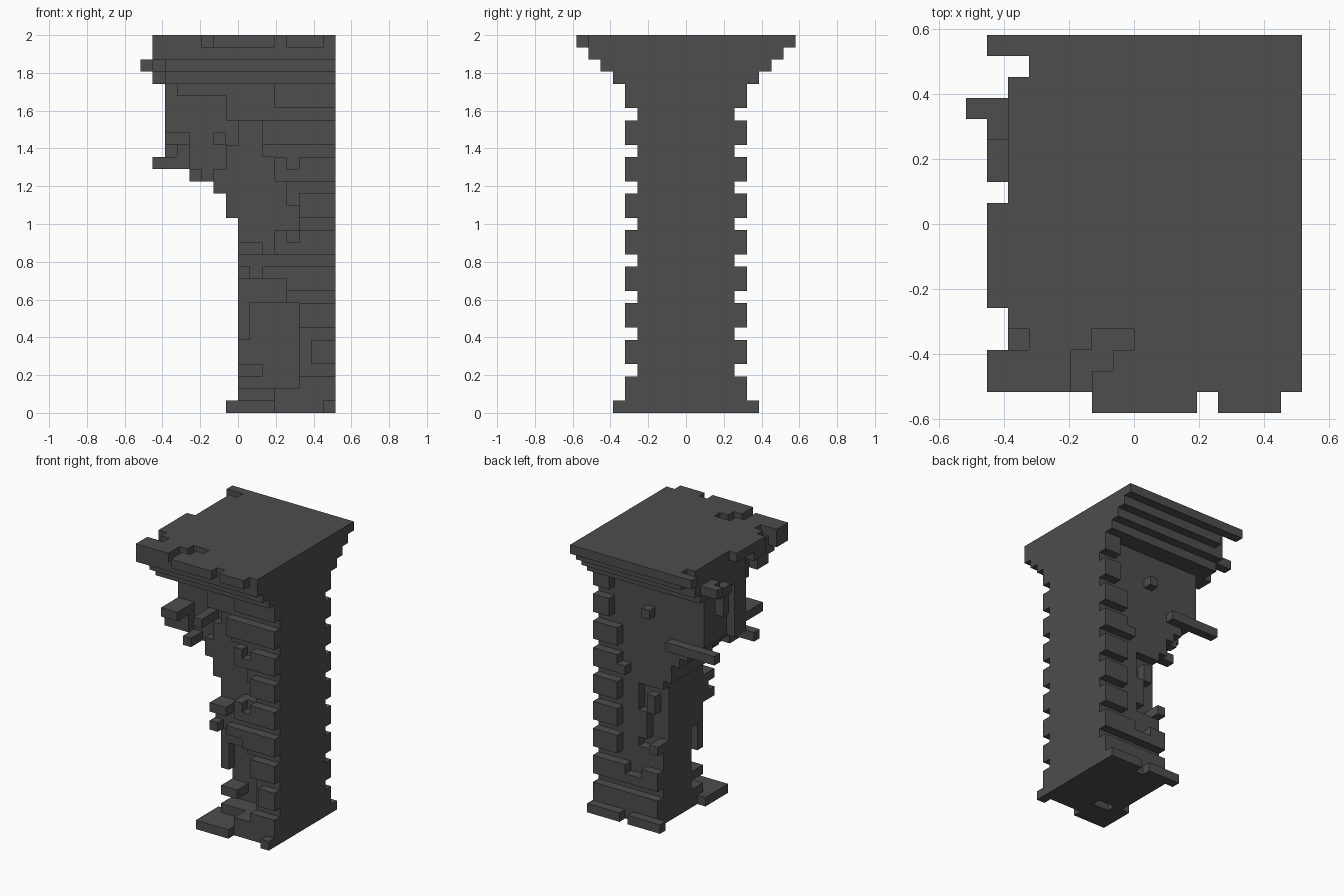
import bpy, bmesh
from mathutils import Vector

V = 2 / 31                      # block size
NX, NY = 16, 18                 # grid size across and deep
if "Cube" in bpy.data.objects:
    bpy.data.objects.remove(bpy.data.objects["Cube"], do_unlink=True)

stone = bpy.data.materials.new("dark_stone")
stone.use_nodes = True
GREY = (0.075, 0.075, 0.075, 1)
stone.diffuse_color = GREY
stone.node_tree.nodes["Principled BSDF"].inputs["Base Color"].default_value = GREY

cells = {}                      # grid cell -> part name


def box_cells(x0, x1, y0, y1, z0, z1):
    return [(i, j, k) for i in range(x0, x1) for j in range(y0, y1) for k in range(z0, z1)]


def fill(part, *box):
    for c in box_cells(*box):
        cells.setdefault(c, part)


def cut(*box):
    for c in box_cells(*box):
        cells.pop(c, None)


# base plate, ragged at the broken end
fill("base_plate", 8, 16, 4, 14, 0, 1)
fill("base_plate", 7, 11, 3, 4, 0, 1)
fill("base_plate", 15, 16, 3, 4, 0, 1)
fill("base_plate", 7, 8, 4, 7, 0, 1)
fill("base_plate", 7, 11, 14, 15, 0, 1)
fill("base_plate", 12, 16, 14, 15, 0, 1)
cut(9, 11, 6, 7, 0, 1)

# column shaft with its hollowed front corner
fill("column", 8, 16, 5, 13, 1, 27)
cut(8, 13, 5, 8, 2, 9)
cut(8, 11, 5, 6, 1, 2)
# worn front face: height range and where the sound stone starts
for z0, z1, x in [(9, 11, 12), (13, 15, 11), (15, 17, 13), (17, 19, 12), (19, 21, 11), (21, 24, 10)]:
    cut(8, x, 5, 6, z0, z1)
# worn back face
cut(8, 11, 12, 13, 8, 15)

# projecting courses: first course z, then starting column at the front and back
COURSES = [(1, 11, 8), (4, 14, 8), (7, 13, 13), (10, 12, 13), (13, 11, 13),
           (16, 13, 12), (19, 11, 13), (22, 10, 14), (25, 11, 14)]
for z, front, back in COURSES:
    fill("front_courses", front, 16, 4, 5, z, z + 2)
    fill("back_courses", back, 16, 13, 14, z, z + 2)
cut(11, 13, 4, 5, 2, 3)
cut(10, 12, 13, 14, 5, 6)
cut(12, 13, 4, 5, 14, 15)
cut(12, 13, 4, 5, 20, 21)
cut(12, 13, 13, 14, 17, 18)

# loose blocks left on the column
for b in [(8, 10, 6, 8, 3, 4), (8, 9, 6, 7, 6, 9), (8, 9, 4, 6, 11, 12), (10, 12, 4, 5, 11, 12),
          (8, 10, 4, 6, 13, 14), (8, 9, 12, 14, 8, 9), (10, 11, 12, 13, 9, 12), (9, 10, 12, 13, 12, 14)]:
    fill("column_blocks", *b)

# stepped arch springing from the column, front worn back
for z0, z1, x in [(16, 18, 7), (18, 19, 6), (19, 20, 5), (20, 21, 4), (21, 27, 3)]:
    fill("arch", x, 8, 5, 13, z0, z1)
fill("arch", 2, 3, 7, 9, 21, 27)
cut(3, 8, 5, 6, 16, 24)
cut(3, 7, 5, 6, 24, 26)
cut(3, 7, 6, 7, 20, 26)
cut(7, 8, 6, 7, 22, 24)
cut(5, 6, 6, 7, 19, 20)

# loose blocks left on the arch
for b in [(1, 7, 13, 14, 20, 21), (1, 4, 6, 7, 20, 21), (2, 4, 4, 7, 22, 23), (3, 4, 6, 7, 21, 22),
          (4, 5, 5, 7, 19, 20), (6, 7, 4, 7, 22, 23), (2, 3, 10, 11, 24, 27),
          (9, 10, 13, 14, 23, 24), (4, 5, 10, 11, 19, 20)]:
    fill("arch_blocks", *b)

# capital widening one block per course
for z, inset, x in [(27, 3, 2), (28, 2, 2), (29, 1, 2)]:
    fill("capital", x, 16, inset, NY - inset, z, z + 1)
for b in [(0, 2, 14, 15, 28, 29), (1, 2, 11, 13, 27, 28), (1, 2, 13, 14, 28, 29),
          (1, 2, 1, 3, 29, 30), (1, 2, 5, 7, 29, 30)]:
    fill("capital", *b)
cut(2, 3, 5, 7, 27, 29)
cut(2, 3, 16, 17, 29, 30)

# top slab: leftmost block of each row, counted from the front
LEFT = [6, 1, 1, 2, 2, 1, 1, 1, 1, 1, 2, 2, 2, 2, 2, 2, 3, 1]
for j, x in enumerate(LEFT):
    fill("top_slab", x, 16, j, j + 1, 30, 31)
for b in [(11, 12, 0, 1), (15, 16, 0, 1), (5, 6, 1, 3), (6, 7, 2, 3), (6, 8, 3, 4), (2, 3, 3, 4)]:
    cut(*b, 30, 31)

# build each part from its exposed block faces, then merge flat areas
DIRS = [Vector(d) for d in ((1, 0, 0), (-1, 0, 0), (0, 1, 0), (0, -1, 0), (0, 0, 1), (0, 0, -1))]
for part in sorted(set(cells.values())):
    bm = bmesh.new()
    verts = {}
    for c in [c for c, p in cells.items() if p == part]:
        for n in DIRS:
            if tuple(int(a + b) for a, b in zip(c, n)) in cells:
                continue
            u = Vector((n.y, n.z, n.x))
            w = n.cross(u)
            mid = Vector(c) + Vector((.5, .5, .5)) + n * .5
            quad = []
            for a, b in ((-1, -1), (1, -1), (1, 1), (-1, 1)):
                p = mid + u * a * .5 + w * b * .5
                key = tuple(round(q) for q in p)
                if key not in verts:
                    verts[key] = bm.verts.new(((key[0] - NX / 2) * V, (key[1] - NY / 2) * V, key[2] * V))
                quad.append(verts[key])
            bm.faces.new(quad)
    bmesh.ops.dissolve_limit(bm, angle_limit=0.01, verts=bm.verts[:], edges=bm.edges[:])
    mesh = bpy.data.meshes.new(part)
    bm.to_mesh(mesh)
    bm.free()
    mesh.materials.append(stone)
    bpy.context.scene.collection.objects.link(bpy.data.objects.new(part, mesh))
